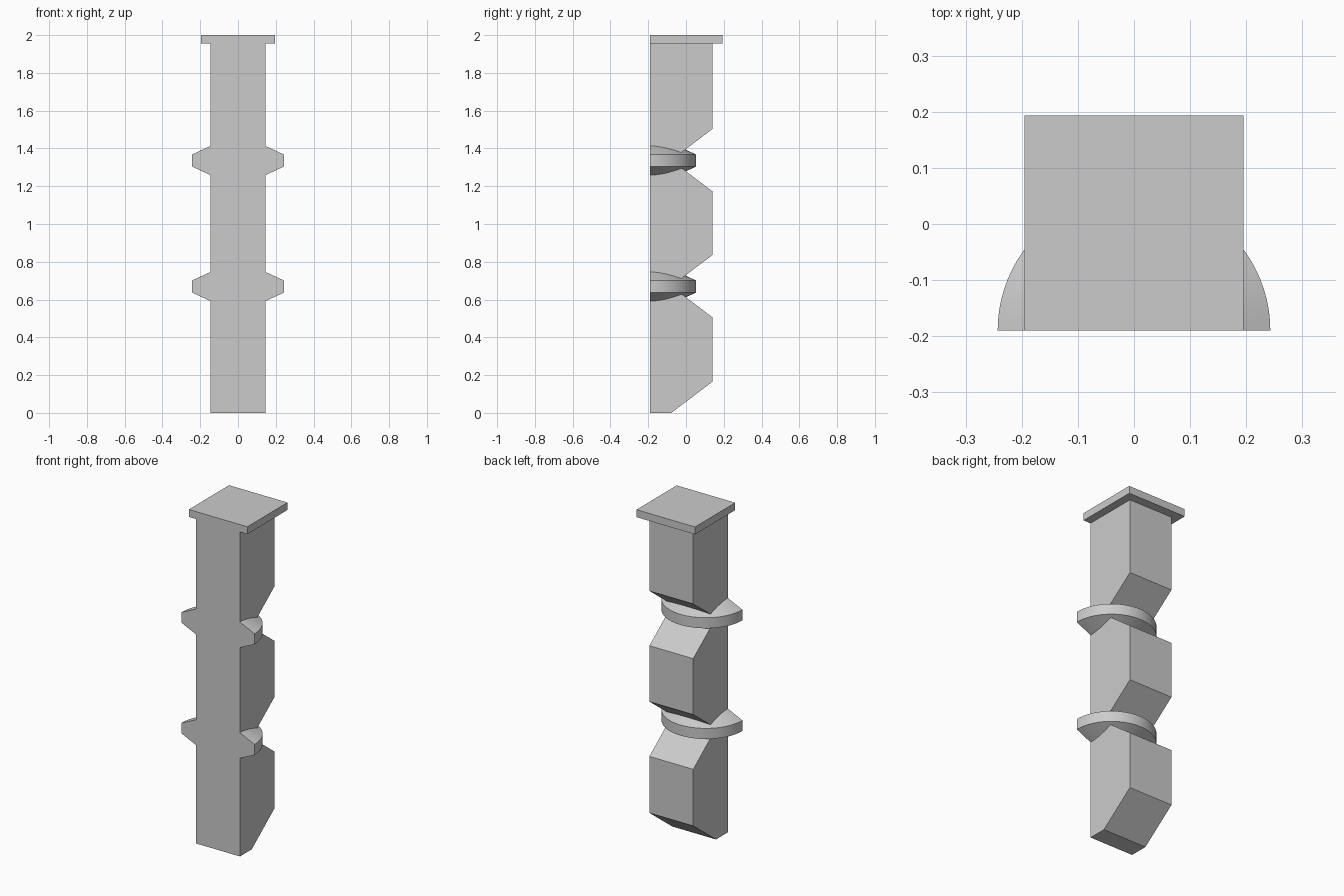
import bpy, bmesh, math
from mathutils import Vector

if "Cube" in bpy.data.objects:
    bpy.data.objects.remove(bpy.data.objects["Cube"], do_unlink=True)

stone = bpy.data.materials.new("plain grey")
stone.use_nodes = True
GREY = (0.6, 0.6, 0.6, 1)
stone.diffuse_color = GREY
stone.node_tree.nodes["Principled BSDF"].inputs["Base Color"].default_value = GREY

FRONT, BACK = -0.19, 0.14
HALF = 0.146          # half width of the column
PITCH = 0.667         # spacing of notches and flanges
VALLEY = -0.078       # depth reached by each notch
RISE = 0.165          # half height of each notch


def finish(name, bm):
    bmesh.ops.recalc_face_normals(bm, faces=bm.faces[:])
    mesh = bpy.data.meshes.new(name)
    bm.to_mesh(mesh)
    bm.free()
    mesh.materials.append(stone)
    obj = bpy.data.objects.new(name, mesh)
    bpy.context.collection.objects.link(obj)
    return obj


def extruded(name, outline, half_width):
    """Extrude a (y, z) outline symmetrically along x."""
    bm = bmesh.new()
    face = bm.faces.new([bm.verts.new((-half_width, y, z)) for y, z in outline])
    new = bmesh.ops.extrude_face_region(bm, geom=[face])["geom"]
    moved = [v for v in new if isinstance(v, bmesh.types.BMVert)]
    bmesh.ops.translate(bm, verts=moved, vec=(2 * half_width, 0, 0))
    return finish(name, bm)


def flange(name, z):
    """Half disc with conical top and bottom, turned about the front face."""
    bm = bmesh.new()
    upper = [(0, 0.144), (HALF, 0.077), (0.243, 0.032)]
    profile = upper + [(r, -h) for r, h in reversed(upper)]
    verts = [bm.verts.new((r, FRONT, z + h)) for r, h in profile]
    edges = [bm.edges.new(pair) for pair in zip(verts, verts[1:])]
    ends = bmesh.ops.spin(bm, geom=verts + edges, cent=(0, FRONT, z),
                          axis=(0, 0, 1), angle=math.pi, steps=40)["geom_last"]
    last = [v for v in ends if isinstance(v, bmesh.types.BMVert)]
    last.sort(key=lambda v: -v.co.z)
    # front caps, only where they stand clear of the column
    for row in (verts, last):
        bm.faces.new(row[1:5])
    bmesh.ops.remove_doubles(bm, verts=bm.verts[:], dist=0.0001)
    obj = finish(name, bm)
    bpy.ops.object.select_all(action='DESELECT')
    obj.select_set(True)
    bpy.context.view_layer.objects.active = obj
    bpy.ops.object.shade_smooth_by_angle(angle=math.radians(30))


# Column with V notches across its back
outline = [(FRONT, 0), (VALLEY, 0), (BACK, RISE)]
for i in (1, 2):
    mid = i * PITCH + 0.004
    outline += [(BACK, mid - RISE), (VALLEY, mid), (BACK, mid + RISE)]
outline += [(BACK, 1.955), (FRONT, 1.955)]
extruded("column", outline, HALF)

# Flat cap plate
extruded("cap_plate", [(FRONT, 1.955), (0.193, 1.955), (0.193, 2), (FRONT, 2)], 0.195)

# Flanges at the notches
for i, name in ((1, "lower_flange"), (2, "upper_flange")):
    flange(name, i * PITCH + 0.002)
